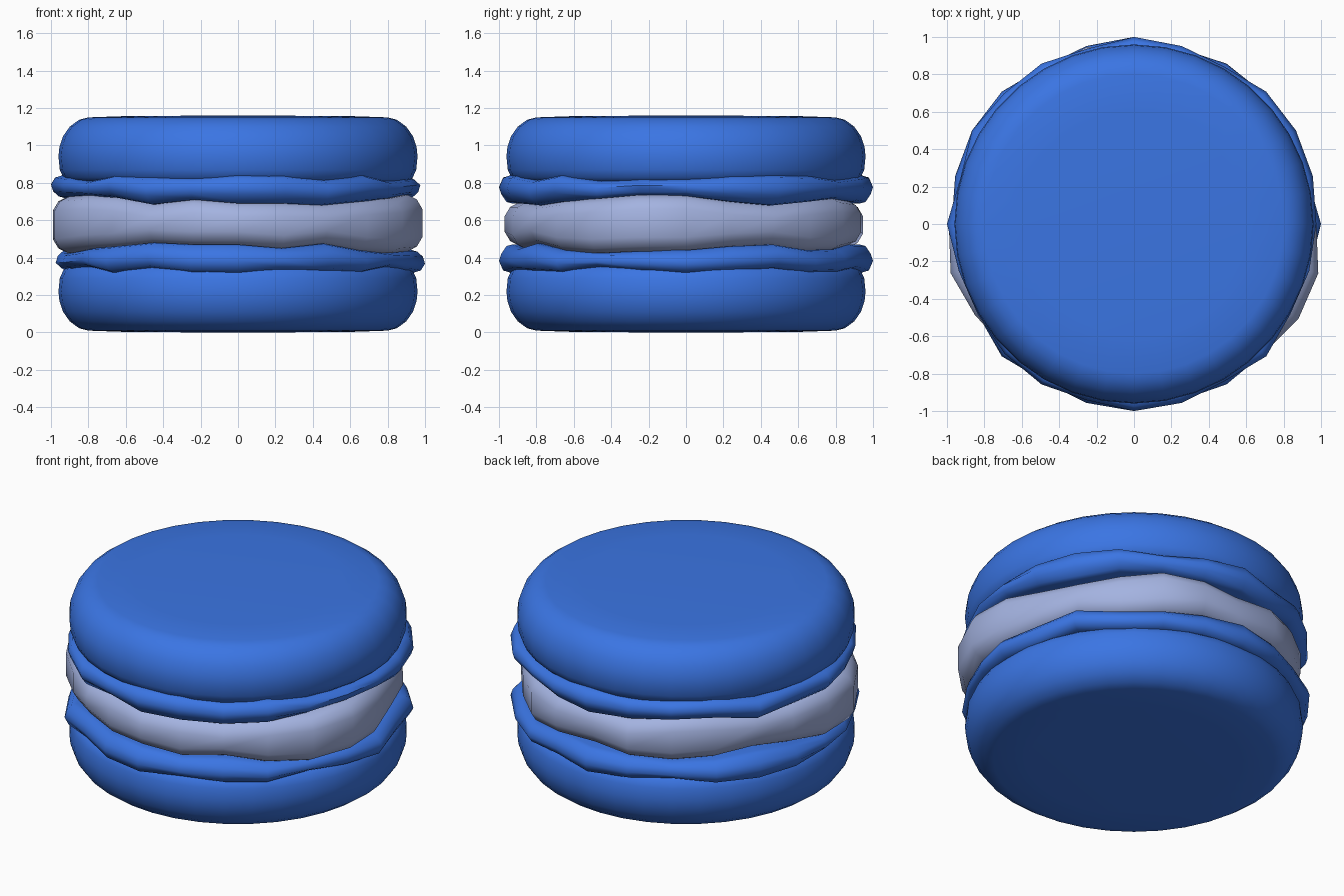
import bpy, bmesh, math

if "Cube" in bpy.data.objects:
    bpy.data.objects.remove(bpy.data.objects["Cube"])

H = 1.16  # total height


def material(name, col):
    m = bpy.data.materials.new(name)
    m.diffuse_color = (*col, 1)
    m.use_nodes = True
    m.node_tree.nodes["Principled BSDF"].inputs["Base Color"].default_value = m.diffuse_color
    return m


blue = material("blue shell", (0.043, 0.178, 0.77))
cream = material("pale lavender filling", (0.37, 0.45, 0.75))


def lathe(name, section, n, mat, flip=False):
    """Skin rings of section(i) -> [(r, z)...] and close both ends.
    flip turns the part over about the y axis."""
    bm = bmesh.new()
    rings = []
    for i in range(n):
        a = 2 * math.pi * i / n
        ring = []
        for r, z in section(i):
            x, y = r * math.cos(a), r * math.sin(a)
            ring.append(bm.verts.new((-x, y, H - z) if flip else (x, y, z)))
        rings.append(ring)
    for i in range(n):
        p, q = rings[i], rings[(i + 1) % n]
        for j in range(len(p) - 1):
            bm.faces.new((p[j], q[j], q[j + 1], p[j + 1]))
    bm.faces.new([r[0] for r in rings])
    bm.faces.new([r[-1] for r in rings])
    bmesh.ops.recalc_face_normals(bm, faces=bm.faces)
    me = bpy.data.meshes.new(name)
    bm.to_mesh(me)
    bm.free()
    me.materials.append(mat)
    ob = bpy.data.objects.new(name, me)
    bpy.context.collection.objects.link(ob)
    bpy.ops.object.select_all(action='DESELECT')
    bpy.context.view_layer.objects.active = ob
    ob.select_set(True)
    bpy.ops.object.shade_smooth_by_angle(angle=math.radians(60))
    return ob


# Irregular outlines, one value every 15 degrees from +x
ruffle_r = [.975, .99, 1, 1, .97, .985, 1, .97, .99, .985, 1, .96,
            1, .97, .965, .98, .99, .975, 1, .99, .97, 1, .965, .97]
ruffle_top = [.82, .835, .84, .835, .815, .83, .84, .82, .835, .84, .815, .83,
              .84, .83, .81, .84, .83, .825, .84, .838, .815, .84, .81, .82]
ruffle_low = [.73, .70, .68, .70, .715, .70, .69, .69, .715, .72, .69, .70,
              .72, .72, .73, .72, .685, .71, .69, .69, .68, .70, .71, .73]
fill_r = [.975, .93, .94, .94, .97, .97, .93, .98, .955, .95, .93, .95,
          .99, 1.015, .98, .95, .95, .96, .97, .96, .96, .98, 1.015, 1.02]

# Smooth domed shell, written as the top one
shell = [(.1, 1.16), (.6, 1.157), (.80, 1.15), (.85, 1.137), (.90, 1.10),
         (.935, 1.05), (.955, .99), (.96, .94), (.953, .87), (.935, .83),
         (.90, .80)]


def ruffle(i):
    R, u, l = ruffle_r[i], ruffle_top[i], ruffle_low[i]
    m = (u + l) / 2
    return [(.82, u), (R - .06, u), (R - .022, u - .012), (R, m + .012),
            (R - .012, m - .025), (R - .04, l + .008), (R - .07, l), (.82, l)]


for label, flip in (("top", False), ("bottom", True)):
    lathe(label + "_shell", lambda i: shell, 36, blue, flip)
    lathe(label + "_ruffle", ruffle, 24, blue, flip)


# Soft uneven filling, its lower edge following the flipped ruffle
def filling(i):
    R, t = fill_r[i], ruffle_low[i] + .006
    b = H - ruffle_low[(12 - i) % 24] - .006
    return [(.80, b), (R - .08, b), (R - .03, b + .025), (R, b + .075),
            (R, t - .075), (R - .03, t - .025), (R - .08, t), (.80, t)]


lathe("filling", filling, 24, cream)
